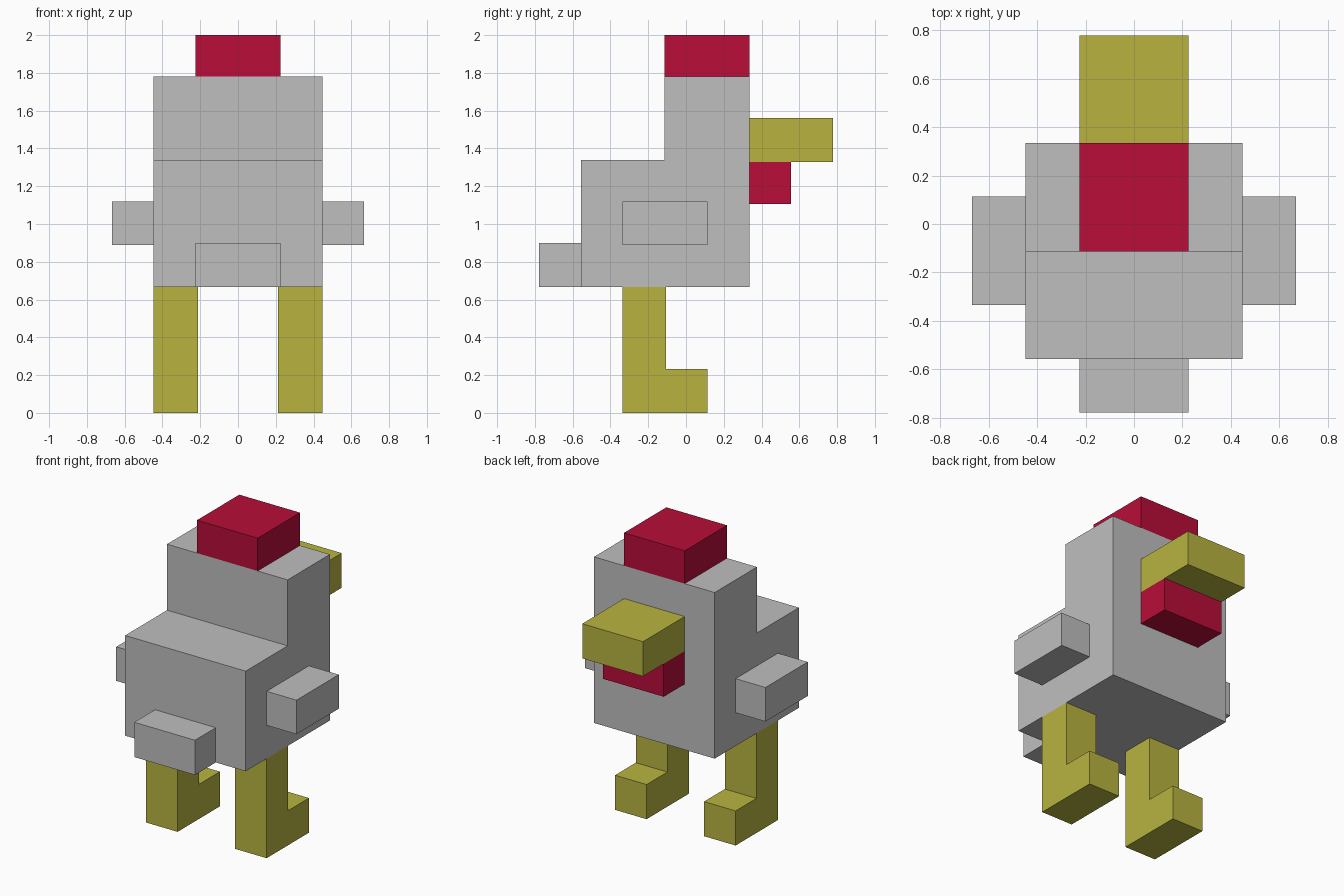
import bpy
import bmesh

default = bpy.data.objects.get("Cube")
if default:
    bpy.data.objects.remove(default, do_unlink=True)


def make_material(name, rgb):
    mat = bpy.data.materials.new(name)
    mat.use_nodes = True
    colour = (*rgb, 1.0)
    mat.diffuse_color = colour
    mat.node_tree.nodes["Principled BSDF"].inputs["Base Color"].default_value = colour
    return mat


grey = make_material("grey_feathers", (0.52, 0.52, 0.52))
red = make_material("red_comb", (0.48, 0.004, 0.04))
yellow = make_material("yellow_beak_and_legs", (0.48, 0.456, 0.051))


def extrude_profile(name, profile, x0, x1, mat):
    """Extrude a side profile of (y, z) points from x0 to x1."""
    bm = bmesh.new()
    face = bm.faces.new([bm.verts.new((x0, y, z)) for y, z in profile])
    result = bmesh.ops.extrude_face_region(bm, geom=[face])
    moved = [v for v in result["geom"] if isinstance(v, bmesh.types.BMVert)]
    bmesh.ops.translate(bm, verts=moved, vec=(x1 - x0, 0, 0))
    bmesh.ops.recalc_face_normals(bm, faces=bm.faces)
    mesh = bpy.data.meshes.new(name)
    bm.to_mesh(mesh)
    bm.free()
    mesh.materials.append(mat)
    obj = bpy.data.objects.new(name, mesh)
    bpy.context.collection.objects.link(obj)
    return obj


def box(name, x, y, z, mat):
    """Box from (min, max) ranges on each axis."""
    profile = [(y[0], z[0]), (y[1], z[0]), (y[1], z[1]), (y[0], z[1])]
    return extrude_profile(name, profile, x[0], x[1], mat)


# Stepped body with the head rising at the back
extrude_profile("body_and_head", [
    (-0.557, 0.667), (0.335, 0.667), (0.335, 1.78),
    (-0.113, 1.78), (-0.113, 1.338), (-0.557, 1.338),
], -0.447, 0.447, grey)

# Tail, comb, beak and wattle share one width
mid = (-0.225, 0.225)
box("tail", mid, (-0.777, -0.557), (0.667, 0.9), grey)
box("comb", mid, (-0.113, 0.335), (1.78, 2.0), red)
box("beak", mid, (0.335, 0.777), (1.328, 1.56), yellow)
box("wattle", mid, (0.335, 0.557), (1.107, 1.328), red)

# Wings and L-shaped legs on both sides
leg_profile = [
    (-0.335, 0), (0.113, 0), (0.113, 0.232),
    (-0.107, 0.232), (-0.107, 0.667), (-0.335, 0.667),
]
for side, s in (("left", 1), ("right", -1)):
    box(side + "_wing", (s * 0.447, s * 0.668), (-0.335, 0.113), (0.89, 1.118), grey)
    extrude_profile(side + "_leg", leg_profile, s * 0.213, s * 0.447, yellow)
